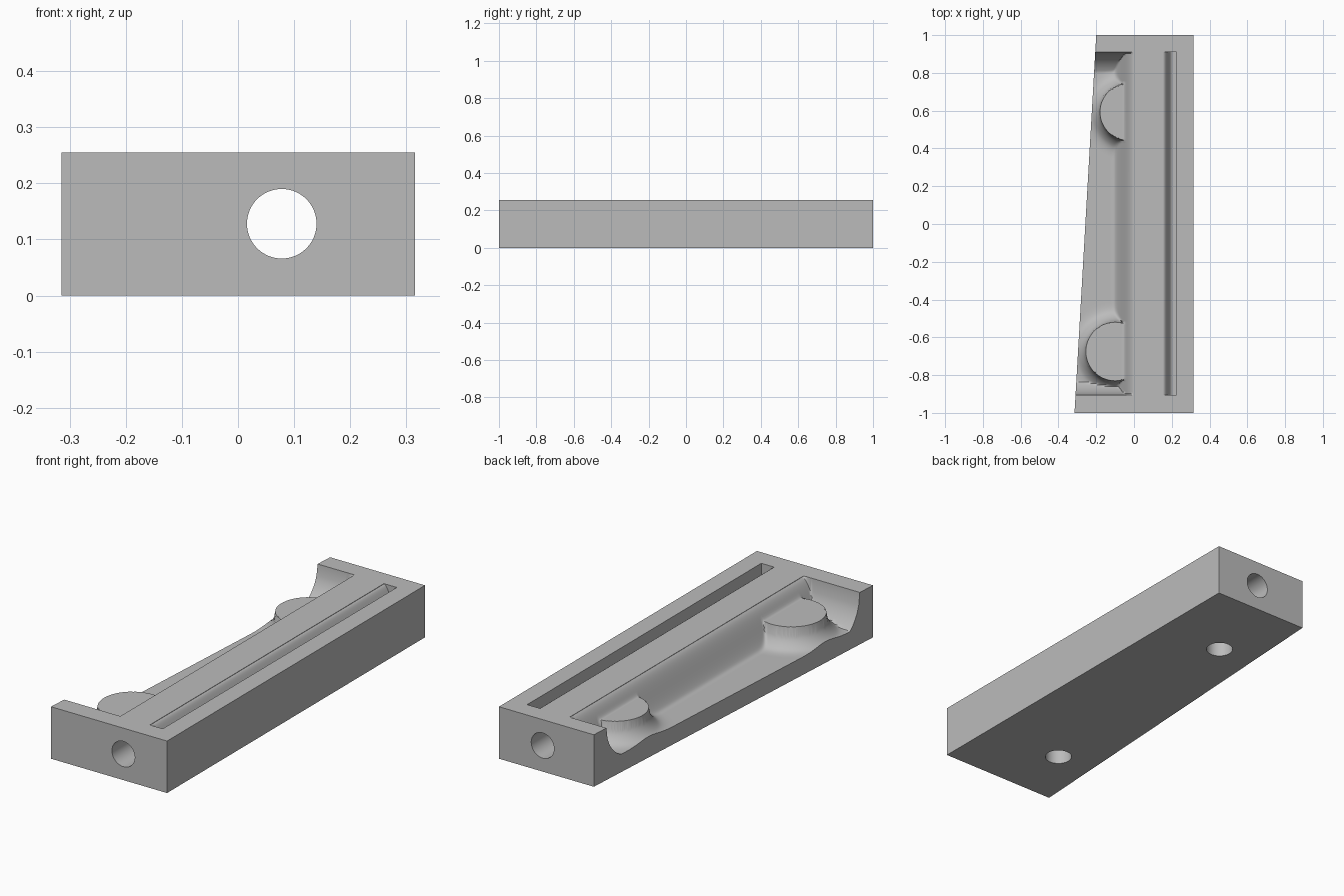
import bpy, bmesh, math
from mathutils import Vector, Matrix

if "Cube" in bpy.data.objects:
    bpy.data.objects.remove(bpy.data.objects["Cube"], do_unlink=True)

TOP = 0.255            # block height
FLOOR = 0.08           # recess floor height
WALL_X = -0.005        # inner edge of the recess
FRONT, BACK = -0.905, 0.91
BOSSES = [(Vector((-0.1, -0.675)), 0.155), (Vector((-0.03, 0.593)), 0.15)]
BOSS_TOP, FLARE = 0.19, 0.11

grey = bpy.data.materials.new("plain grey")
grey.use_nodes = True
grey.diffuse_color = (0.5, 0.5, 0.5, 1)
grey.node_tree.nodes["Principled BSDF"].inputs["Base Color"].default_value = (0.5, 0.5, 0.5, 1)


def make_object(name, bm):
    bmesh.ops.recalc_face_normals(bm, faces=bm.faces)
    mesh = bpy.data.meshes.new(name)
    bm.to_mesh(mesh)
    bm.free()
    mesh.materials.append(grey)
    obj = bpy.data.objects.new(name, mesh)
    bpy.context.collection.objects.link(obj)
    return obj


def prism(name, points, offset):
    bm = bmesh.new()
    face = bm.faces.new([bm.verts.new(p) for p in points])
    new = bmesh.ops.extrude_face_region(bm, geom=[face])["geom"]
    bmesh.ops.translate(bm, vec=offset, verts=[v for v in new if isinstance(v, bmesh.types.BMVert)])
    return make_object(name, bm)


def cylinder(name, centre, radius, depth, axis="Z"):
    bm = bmesh.new()
    turn = Matrix.Rotation(math.pi / 2, 4, "X") if axis == "Y" else Matrix()
    bmesh.ops.create_cone(bm, cap_ends=True, segments=64, radius1=radius, radius2=radius,
                          depth=depth, matrix=Matrix.Translation(centre) @ turn)
    return make_object(name, bm)


def cut(target, cutter):
    mod = target.modifiers.new("cut", "BOOLEAN")
    mod.operation, mod.solver, mod.object = "DIFFERENCE", "EXACT", cutter
    bpy.context.view_layer.objects.active = target
    bpy.ops.object.modifier_apply(modifier=mod.name)
    bpy.data.objects.remove(cutter, do_unlink=True)


def smooth_max(a, b, k):
    h = max(k - abs(a - b), 0) / k
    return max(a, b) + h * h * k / 4


def cove(d, radius, height):
    # quarter-round drop that starts steep and ends level
    d = min(max(d, 0), radius)
    return height * math.sqrt(1 - (1 - d / radius) ** 2)


def recess_height(x, y):
    e = min(WALL_X - x + 0.008, 0.125)
    wall = FLOOR + (TOP - FLOOR) * (0.5 + 0.5 * math.cos(math.pi * e / 0.125))
    z = wall
    for centre, r in BOSSES:
        d = (Vector((x, y)) - centre).length - r
        z = smooth_max(z, BOSS_TOP - cove(d, FLARE, BOSS_TOP - FLOOR), 0.02)
    ends = max(TOP - cove(BACK - y, 0.17, 0.18), TOP - cove(y - FRONT, 0.2, 0.22))
    return min(max(z, ends), TOP - 0.001)


def recess_cutter(nx=56, ny=240):
    bm = bmesh.new()
    rows = []
    for j in range(ny + 1):
        y = FRONT + (BACK - FRONT) * j / ny
        left = -0.2575 - 0.0575 * -y - 0.02
        row = []
        for i in range(nx + 1):
            p = Vector((WALL_X + (left - WALL_X) * i / nx, y))
            # pull nearby points onto the boss rims for a clean edge
            if 0 < i < nx:
                for centre, r in BOSSES:
                    out = p - centre
                    if abs(out.length - r) < 0.0038:
                        p = centre + out.normalized() * r
            row.append(bm.verts.new((p.x, p.y, recess_height(p.x, p.y))))
        rows.append(row)
    for a, b in zip(rows, rows[1:]):
        for i in range(nx):
            bm.faces.new((a[i], a[i + 1], b[i + 1], b[i]))
    new = bmesh.ops.extrude_face_region(bm, geom=bm.faces[:])["geom"]
    for v in new:
        if isinstance(v, bmesh.types.BMVert):
            v.co.z = 0.4
    return make_object("recess_cutter", bm)


# Main block with one slanted long side
block = prism("block", [(-0.315, -1, 0), (0.315, -1, 0), (0.315, 1, 0), (-0.2, 1, 0)], (0, 0, TOP))

# Sculpted recess with two raised bosses
cut(block, recess_cutter())

# Long groove: soft inner side, upright outer side
side = [(0.155 + 0.05 * t / 10, FRONT, TOP - 0.002 - 0.03 * (1 - math.cos(math.pi * t / 10))) for t in range(11)]
groove = side + [(0.225, FRONT, side[-1][2]), (0.225, FRONT, 0.4), (0.155, FRONT, 0.4)]
cut(block, prism("groove_cutter", groove, (0, BACK - FRONT, 0)))

# Lengthwise bore and the blind holes under the bosses
cut(block, cylinder("bore_cutter", (0.078, 0, 0.128), 0.062, 2.4, "Y"))
for centre, r in BOSSES:
    cut(block, cylinder("hole_cutter", (centre.x, centre.y, 0.025), 0.062, 0.25))

bpy.ops.object.select_all(action="DESELECT")
block.select_set(True)
bpy.context.view_layer.objects.active = block
bpy.ops.object.shade_smooth_by_angle(angle=math.radians(35))
